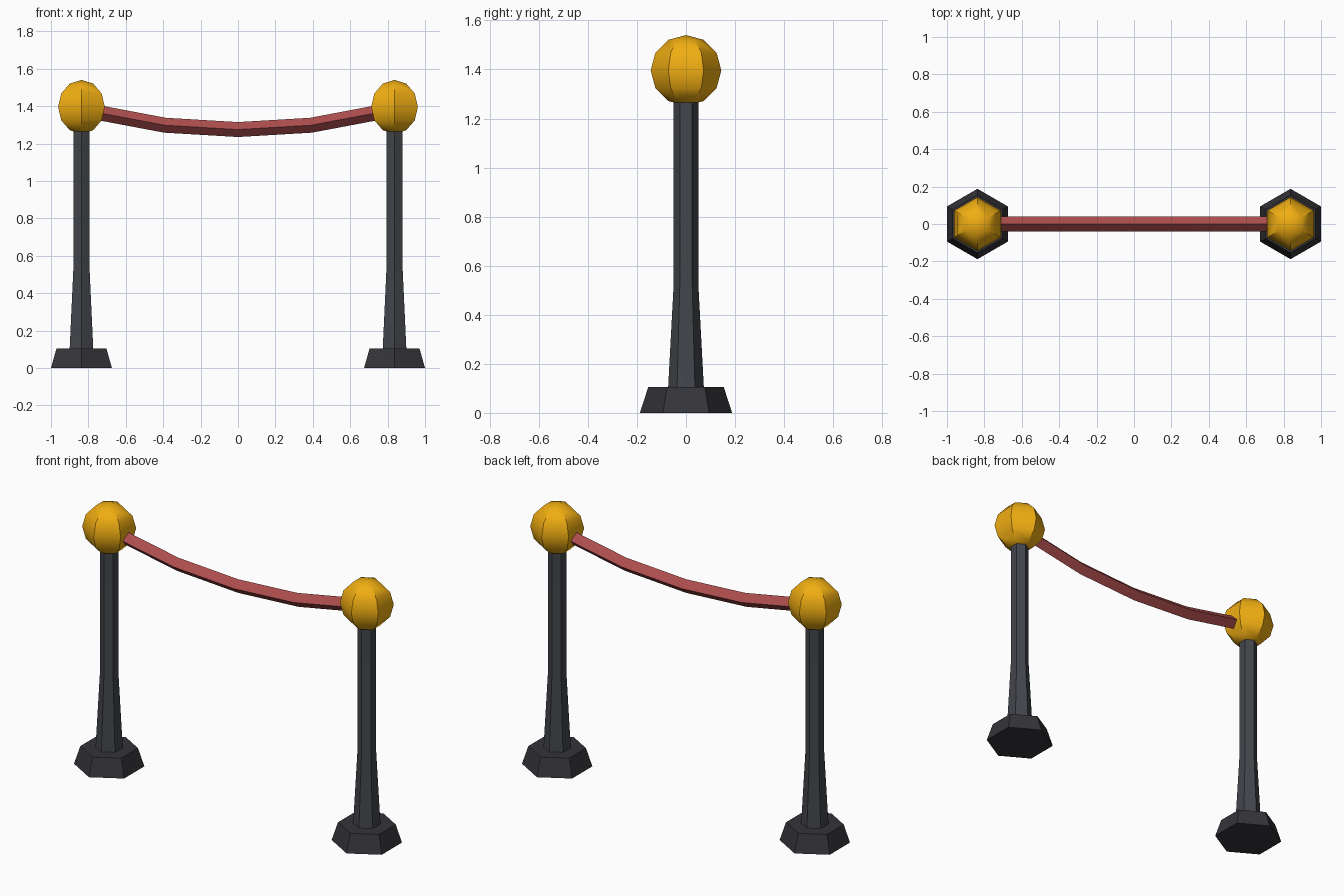
import bpy, bmesh, math

if "Cube" in bpy.data.objects:
    bpy.data.objects.remove(bpy.data.objects["Cube"])

POST_X = 0.837


def material(name, rgb):
    m = bpy.data.materials.new(name)
    m.diffuse_color = (*rgb, 1)
    m.use_nodes = True
    m.node_tree.nodes["Principled BSDF"].inputs["Base Color"].default_value = m.diffuse_color
    return m


iron = material("iron", (0.055, 0.06, 0.07))
dark_iron = material("dark_iron", (0.035, 0.035, 0.042))
gold = material("gold", (0.87, 0.42, 0.006))
red = material("red", (0.42, 0.075, 0.075))


def finish(name, bm, mat, loc=(0, 0, 0), smooth=False):
    bmesh.ops.recalc_face_normals(bm, faces=bm.faces)
    mesh = bpy.data.meshes.new(name)
    bm.to_mesh(mesh)
    bm.free()
    mesh.materials.append(mat)
    ob = bpy.data.objects.new(name, mesh)
    ob.location = loc
    bpy.context.collection.objects.link(ob)
    if smooth:
        bpy.ops.object.select_all(action='DESELECT')
        ob.select_set(True)
        bpy.context.view_layer.objects.active = ob
        bpy.ops.object.shade_smooth_by_angle(angle=math.radians(35))
    return ob


def loft(rings):
    """Skin a list of equal-length vertex rings and cap both ends."""
    bm = bmesh.new()
    rows = [[bm.verts.new(p) for p in ring] for ring in rings]
    n = len(rows[0])
    for a, b in zip(rows, rows[1:]):
        for i in range(n):
            j = (i + 1) % n
            bm.faces.new((a[i], a[j], b[j], b[i]))
    bm.faces.new(rows[0])
    bm.faces.new(rows[-1])
    return bm


def hex_ring(r, z):
    # six corners, two of them pointing along y
    angles = [math.radians(30 + 60 * i) for i in range(6)]
    return [(r * math.cos(a), r * math.sin(a), z) for a in angles]


for side, x in (("left", -POST_X), ("right", POST_X)):
    # tapered hexagonal foot
    finish(side + "_base", loft([hex_ring(0.188, 0), hex_ring(0.154, 0.105)]),
           dark_iron, (x, 0, 0))

    # post, flared towards the foot
    finish(side + "_post",
           loft([hex_ring(0.073, 0.1), hex_ring(0.05, 0.53), hex_ring(0.05, 1.29)]),
           iron, (x, 0, 0), True)

    # six-sided ball finial
    bm = bmesh.new()
    bmesh.ops.create_uvsphere(bm, u_segments=6, v_segments=6, radius=0.144)
    top = max(bm.verts, key=lambda v: v.co.z)
    spoke = top.link_edges[0].other_vert(top).co
    turn = math.radians(90) - math.atan2(spoke.y, spoke.x)
    for v in bm.verts:
        c, s = math.cos(turn), math.sin(turn)
        v.co.x, v.co.y = c * v.co.x - s * v.co.y, s * v.co.x + c * v.co.y
    finish(side + "_ball", bm, gold, (x, 0, 1.396), True)

# sagging rope with a diamond section
half = [(0.0, 1.275), (0.39, 1.298), (0.75, 1.366)]
path = [(-x, z) for x, z in half[:0:-1]] + half
rings = []
for i, (x, z) in enumerate(path):
    x0, z0 = path[max(i - 1, 0)]
    x1, z1 = path[min(i + 1, len(path) - 1)]
    t = math.atan2(z1 - z0, x1 - x0)
    r = 0.04
    dx, dz = -r * math.sin(t), r * math.cos(t)
    rings.append([(x + dx, 0, z + dz), (x, -r, z), (x - dx, 0, z - dz), (x, r, z)])
finish("rope", loft(rings), red, smooth=True)
